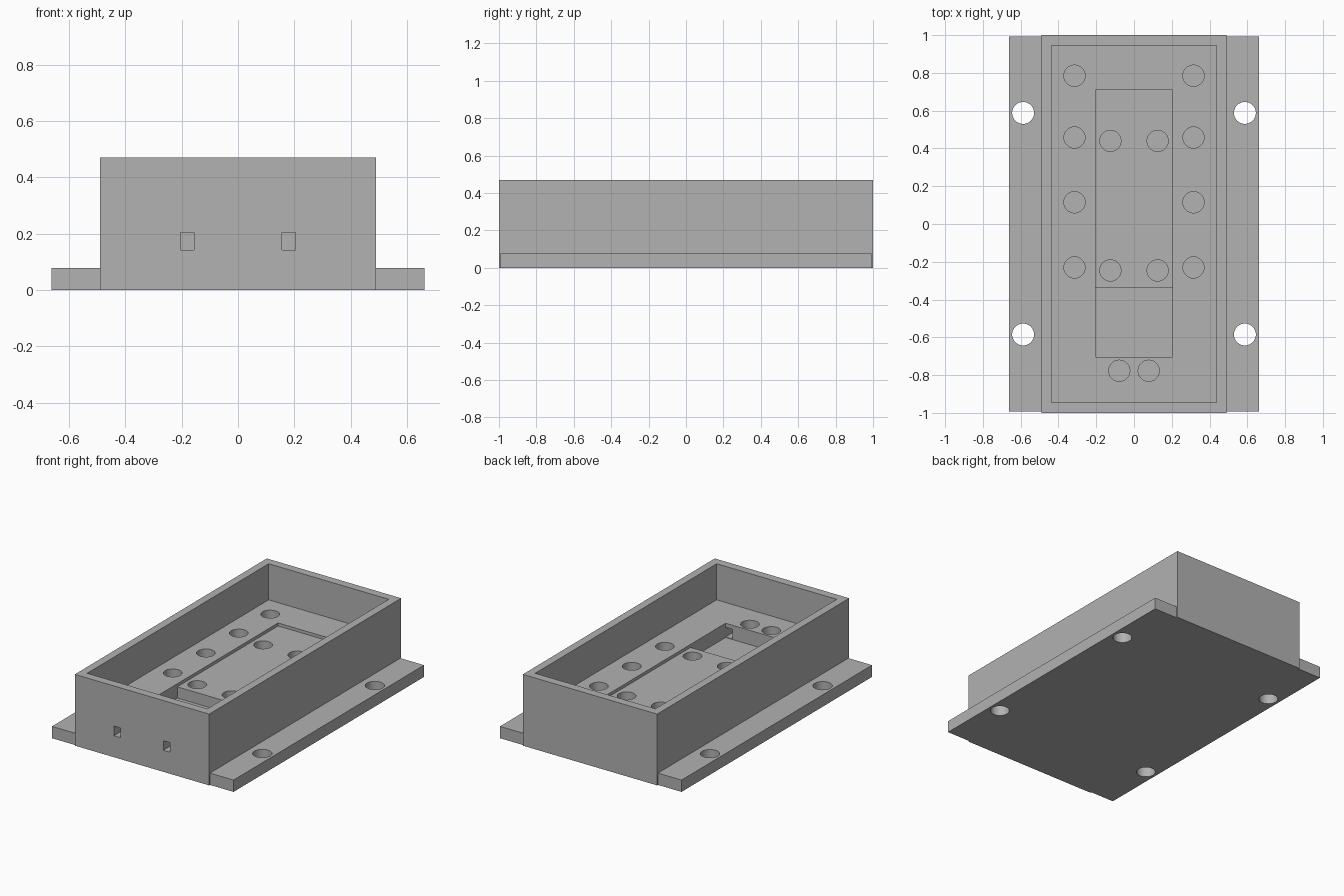
import bpy
import bmesh
from mathutils import Matrix, Vector

if "Cube" in bpy.data.objects:
    bpy.data.objects.remove(bpy.data.objects["Cube"], do_unlink=True)

grey = bpy.data.materials.new("plain grey")
grey.use_nodes = True
colour = (0.445, 0.445, 0.445, 1)
grey.diffuse_color = colour
grey.node_tree.nodes["Principled BSDF"].inputs["Base Color"].default_value = colour


def finish(bm, name):
    mesh = bpy.data.meshes.new(name)
    bm.to_mesh(mesh)
    bm.free()
    mesh.materials.append(grey)
    obj = bpy.data.objects.new(name, mesh)
    bpy.context.collection.objects.link(obj)
    return obj


def box(name, low, high):
    low, high = Vector(low), Vector(high)
    bm = bmesh.new()
    bmesh.ops.create_cube(bm, size=1, matrix=Matrix.Translation((low + high) / 2)
                          @ Matrix.Diagonal((*(high - low), 1)))
    return finish(bm, name)


def peg(name, x, y, bottom, top, radius=0.056):
    bm = bmesh.new()
    bmesh.ops.create_cone(bm, cap_ends=True, segments=48, radius1=radius, radius2=radius,
                          depth=top - bottom,
                          matrix=Matrix.Translation((x, y, (bottom + top) / 2)))
    return finish(bm, name)


def select(obj):
    bpy.ops.object.select_all(action="DESELECT")
    obj.select_set(True)
    bpy.context.view_layer.objects.active = obj


def cut(obj, cutter):
    cutter.hide_render = True
    mod = obj.modifiers.new("cut", "BOOLEAN")
    mod.operation = "DIFFERENCE"
    mod.solver = "EXACT"
    mod.object = cutter
    select(obj)
    bpy.ops.object.modifier_apply(modifier=mod.name)
    bpy.data.objects.remove(cutter, do_unlink=True)


def smooth(obj):
    select(obj)
    bpy.ops.object.shade_smooth_by_angle(angle=0.6)


FLOOR, SHELF, PIT, HOLE_END = 0.232, 0.212, 0.138, 0.08

# Open tray with a shallow recess and a deeper pit in its floor
housing = box("housing", (-0.49, -1, 0), (0.49, 1, 0.47))
cut(housing, box("tray_cutter", (-0.438, -0.945, FLOOR), (0.438, 0.945, 0.6)))
cut(housing, box("recess_cutter", (-0.205, -0.705, SHELF), (0.205, 0.71, 0.3)))
cut(housing, box("pit_cutter", (-0.205, -0.705, PIT), (0.205, -0.34, 0.3)))

# Blind screw holes in the tray floor and recess
holes = [(0.315, y) for y in (0.785, 0.458, 0.115, -0.23)]
holes += [(0.125, 0.44), (0.125, -0.246), (0.078, -0.777)]
for side in (-1, 1):
    for x, y in holes:
        cut(housing, peg("hole_cutter", side * x, y, HOLE_END, 0.3))
    # Cable slots through the front wall into the pit
    x = side * 0.18
    cut(housing, box("slot_cutter", (x - 0.0245, -1.1, 0.142), (x + 0.0245, -0.6, 0.205)))
smooth(housing)

# Mounting flanges with through holes
for side, label in ((-1, "right"), (1, "left")):
    edges = sorted((side * 0.49, side * 0.662))
    flange = box(label + "_flange", (edges[0], -0.992, 0), (edges[1], 0.992, 0.078))
    for y in (-0.585, 0.588):
        cut(flange, peg("bolt_cutter", side * 0.587, y, -0.1, 0.2, 0.058))
    smooth(flange)
